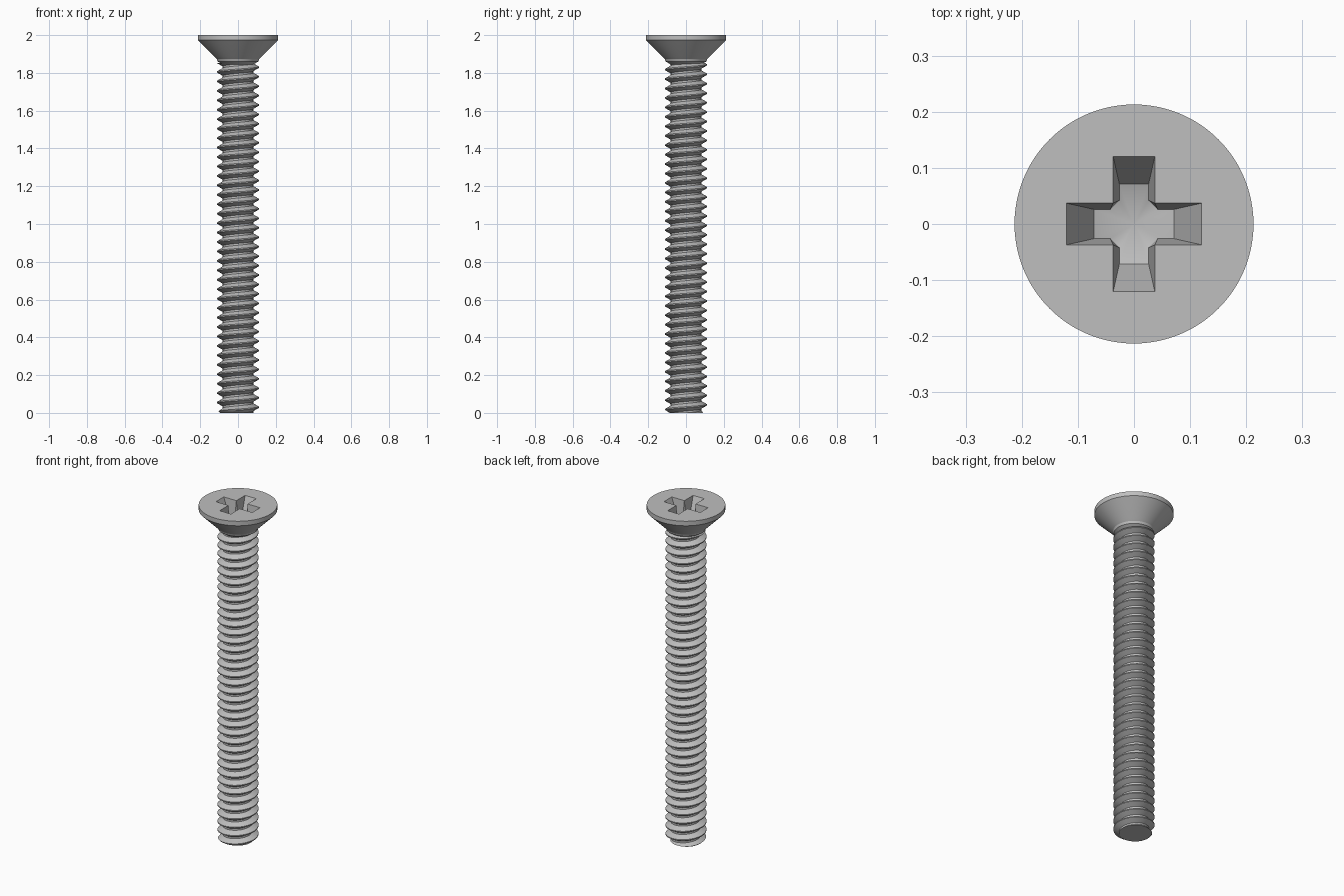
import bpy, bmesh
from math import cos, sin, tau, pi
from mathutils import Matrix, Vector

cube = bpy.data.objects.get("Cube")
if cube:
    bpy.data.objects.remove(cube, do_unlink=True)

steel = bpy.data.materials.new("grey steel")
steel.use_nodes = True
steel.diffuse_color = (0.52, 0.52, 0.52, 1)
steel.node_tree.nodes["Principled BSDF"].inputs["Base Color"].default_value = (0.52, 0.52, 0.52, 1)


def finish(bm, name):
    bmesh.ops.recalc_face_normals(bm, faces=bm.faces)
    mesh = bpy.data.meshes.new(name)
    bm.to_mesh(mesh)
    bm.free()
    obj = bpy.data.objects.new(name, mesh)
    bpy.context.collection.objects.link(obj)
    mesh.materials.append(steel)
    bpy.ops.object.select_all(action='DESELECT')
    obj.select_set(True)
    bpy.context.view_layer.objects.active = obj
    bpy.ops.object.shade_smooth_by_angle(angle=pi / 7)
    return obj


def skin(bm, ring_a, ring_b):
    n = len(ring_a)
    for i in range(n):
        j = (i + 1) % n
        bm.faces.new((ring_a[i], ring_a[j], ring_b[j], ring_b[i]))


def threaded_shank():
    pitch, root, crest, segs = 0.05, 0.081, 0.111, 48
    tooth = [(0, root), (0.2, root), (0.54, crest), (0.66, crest)]
    turns, top = 42, 1.853
    bm = bmesh.new()
    # One column of tooth points per angle, each lifted a little further up the helix
    columns = []
    for i in range(segs):
        a = tau * i / segs
        col = []
        for turn in range(-2, turns):
            for frac, r in tooth:
                z = (turn + frac + i / segs) * pitch
                r = min(r, 0.095 + max(z, 0))
                col.append(bm.verts.new((r * cos(a), r * sin(a), z)))
        columns.append(col)
    step = len(tooth)
    for i in range(segs):
        a = columns[i]
        b = columns[i + 1] if i + 1 < segs else columns[0][step:]
        for j in range(min(len(a), len(b)) - 1):
            bm.faces.new((a[j], b[j], b[j + 1], a[j + 1]))
    # Trim both ends square and cap them
    for z, direction in ((0, -1), (top, 1)):
        cut = bmesh.ops.bisect_plane(
            bm, geom=bm.verts[:] + bm.edges[:] + bm.faces[:], dist=1e-6,
            plane_co=(0, 0, z), plane_no=(0, 0, direction), clear_outer=True)
        rim = [e for e in cut["geom_cut"] if isinstance(e, bmesh.types.BMEdge)]
        bmesh.ops.edgeloop_fill(bm, edges=rim)
    return finish(bm, "threaded_shank")


def countersunk_head():
    segs = 96
    bm = bmesh.new()
    # Lathed outside: rim, cone and small fillet into the neck
    profile = [(0.213, 2), (0.213, 1.973), (0.124, 1.884), (0.113, 1.874),
               (0.108, 1.861), (0.08, 1.843)]
    rings = [[bm.verts.new((r * cos(tau * i / segs), r * sin(tau * i / segs), z))
              for i in range(segs)] for r, z in profile]
    for upper, lower in zip(rings, rings[1:]):
        skin(bm, upper, lower)
    bm.faces.new(rings[-1])

    # Cross recess: tapered arms, chamfered inner corners, shallow conical floor
    w, b, reach, foot, nick = 0.037, 0.026, 0.12, 0.071, 0.042
    floor, inner, centre_z = 1.888, 1.878, 1.865
    arms = []
    for k in range(4):
        spin = Matrix.Rotation(k * pi / 2, 3, 'Z')
        pts = [(reach, -w, 2), (reach, w, 2), (w, w, 2),
               (foot, -b, floor), (foot, b, floor), (nick, b, inner), (b, nick, inner)]
        arms.append([bm.verts.new(spin @ Vector(p)) for p in pts])
    centre = bm.verts.new((0, 0, centre_z))
    outline, base = [], []
    for k, (t0, t1, c, b0, b1, n0, n1) in enumerate(arms):
        nxt = arms[(k + 1) % 4]
        bm.faces.new((t0, t1, b1, b0))
        bm.faces.new((t1, c, n0, b1))
        bm.faces.new((c, n1, n0))
        bm.faces.new((c, nxt[0], nxt[3], n1))
        outline += [t0, t1, c]
        base += [b0, b1, n0, n1]
    for i, v in enumerate(base):
        bm.faces.new((v, base[(i + 1) % len(base)], centre))

    # Flat top between the rim and the recess
    border = [bm.edges.get((loop[i], loop[(i + 1) % len(loop)]))
              for loop in (rings[0], outline) for i in range(len(loop))]
    bmesh.ops.triangle_fill(bm, edges=border, use_beauty=True, normal=(0, 0, 1))
    return finish(bm, "countersunk_head")


threaded_shank()
countersunk_head()
